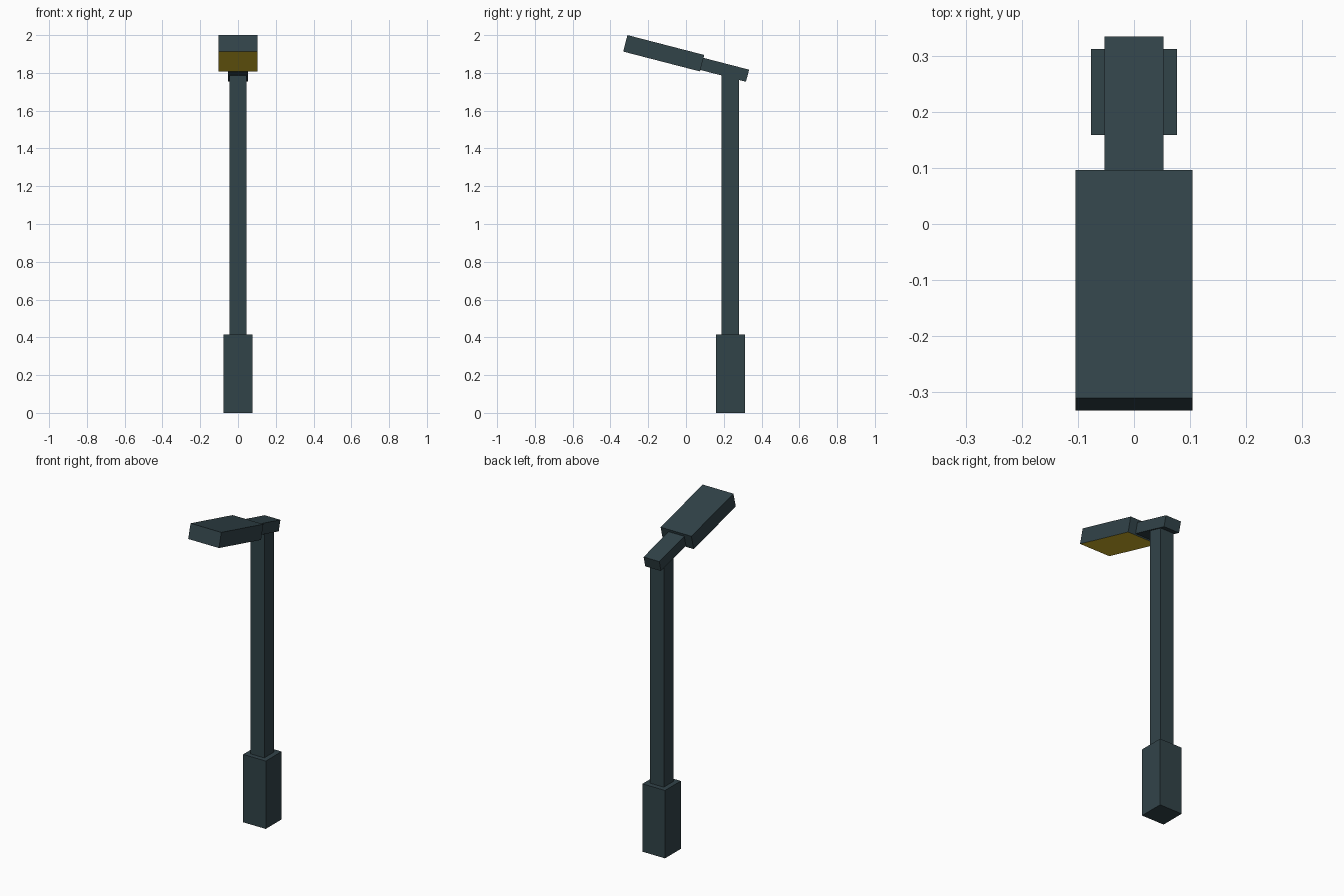
import bpy, bmesh, math
from mathutils import Vector, Matrix

if "Cube" in bpy.data.objects:
    bpy.data.objects.remove(bpy.data.objects["Cube"])


def material(name, rgb):
    m = bpy.data.materials.new(name)
    m.diffuse_color = (*rgb, 1)
    m.use_nodes = True
    m.node_tree.nodes["Principled BSDF"].inputs["Base Color"].default_value = m.diffuse_color
    return m


METAL = material("dark_slate_metal", (0.031, 0.056, 0.066))
LAMP = material("amber_lamp", (0.85, 0.60, 0.03))
TILT = math.radians(-14.5)


def box(name, size, centre, tilt=0.0, mats=(METAL,)):
    bm = bmesh.new()
    bmesh.ops.create_cube(bm, size=1, matrix=Matrix.Diagonal((*size, 1)))
    bm.normal_update()
    if len(mats) > 1:
        # the underside takes the second colour
        for f in bm.faces:
            f.material_index = 1 if f.normal.z < -0.9 else 0
    me = bpy.data.meshes.new(name)
    bm.to_mesh(me)
    bm.free()
    for m in mats:
        me.materials.append(m)
    ob = bpy.data.objects.new(name, me)
    ob.location = centre
    ob.rotation_euler.x = tilt
    bpy.context.collection.objects.link(ob)
    return ob


def tilted_centre(corner_y, corner_z, along, thick):
    """Centre of a tilted box from one top corner of its side outline."""
    offset = Matrix.Rotation(TILT, 3, 'X') @ Vector((0, along / 2, -thick / 2))
    return Vector((0, corner_y, corner_z)) + offset


# Upright parts
box("base", (0.153, 0.153, 0.415), (0, 0.2355, 0.2075))
box("pole", (0.092, 0.092, 1.39), (0, 0.2345, 1.10))

# Tilted arm, measured from its rear top corner
box("arm", (0.106, 0.252, 0.066), tilted_centre(0.334, 1.817, -0.252, 0.066), TILT)

# Lamp head, measured from its front top corner, with a glowing underside
box("lamp_head", (0.208, 0.42, 0.09), tilted_centre(-0.310, 2.0, 0.42, 0.09),
    TILT, (METAL, LAMP))
